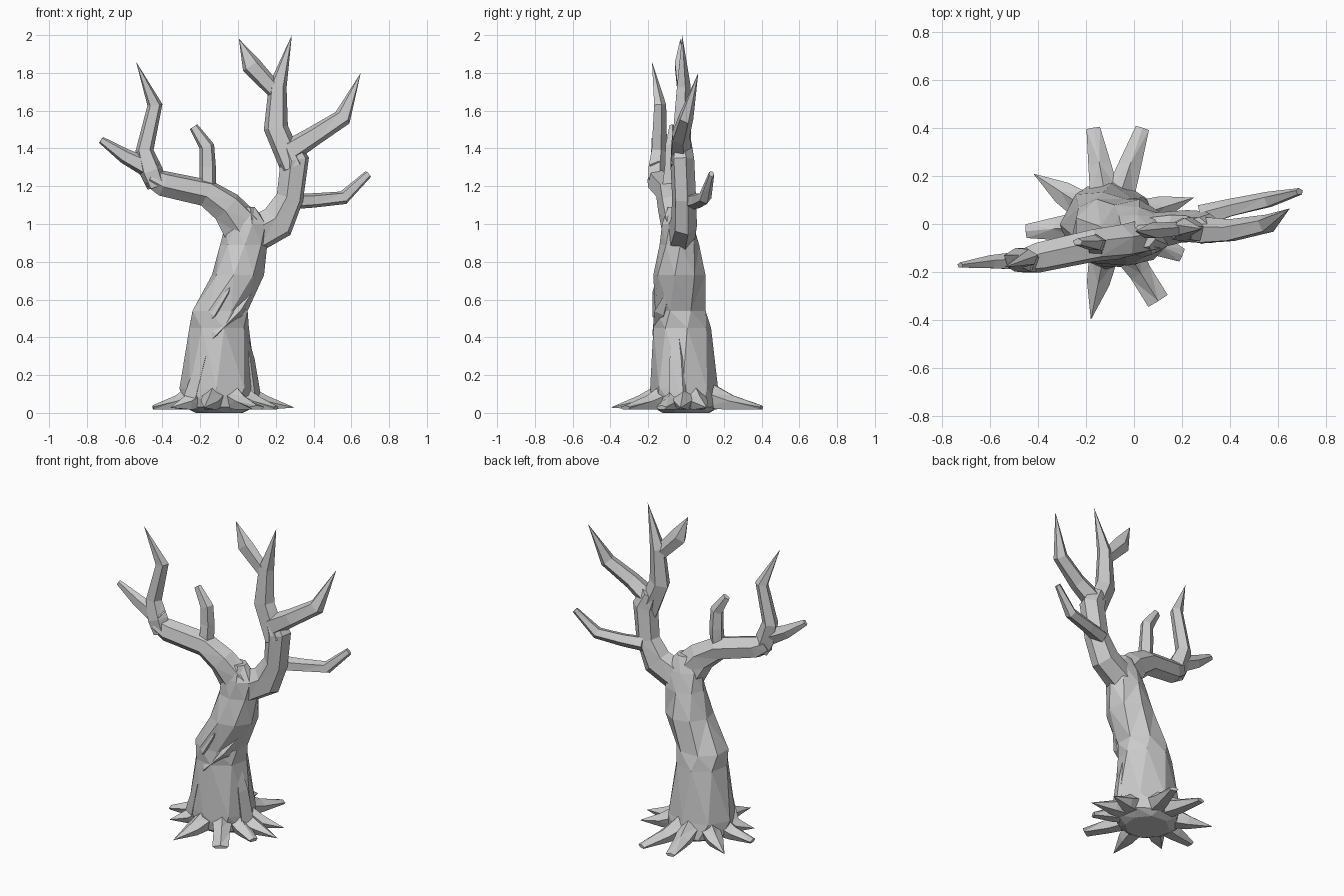
import bpy, bmesh, math
from mathutils import Vector


def tube(name, rings, sides=5, depth=(0, 1, 0), phase=0.3, twist=0.0, flat=False):
    """Faceted limb through rings (x, y, z, half width, half depth); width 0 makes a point."""
    bm = bmesh.new()
    pts = [Vector(r[:3]) for r in rings]
    loops = []
    for i, (x, y, z, w, d) in enumerate(rings):
        if w == 0:
            loops.append([bm.verts.new(pts[i])])
            continue
        t = Vector((0, 0, 0))
        if i > 0:
            t += (pts[i] - pts[i - 1]).normalized()
        if i < len(pts) - 1:
            t += (pts[i + 1] - pts[i]).normalized()
        t = Vector((0, 0, 1)) if flat else t.normalized()
        v = Vector(depth)
        v = (v - t * v.dot(t)).normalized()
        u = v.cross(t)
        ring = []
        for k in range(sides):
            a = phase + twist * i + 2 * math.pi * k / sides
            ring.append(bm.verts.new(pts[i] + u * w * math.cos(a) + v * d * math.sin(a)))
        loops.append(ring)
    for a, b in zip(loops, loops[1:]):
        for k in range(sides):
            n = (k + 1) % sides
            if len(b) == 1:
                bm.faces.new((a[k], a[n], b[0]))
            else:
                bm.faces.new((a[k], a[n], b[n], b[k]))
    for end in (loops[0], loops[-1]):
        if len(end) > 2:
            bm.faces.new(end)
    bmesh.ops.triangulate(bm, faces=bm.faces[:])
    bmesh.ops.recalc_face_normals(bm, faces=bm.faces[:])
    me = bpy.data.meshes.new(name)
    bm.to_mesh(me)
    bm.free()
    ob = bpy.data.objects.new(name, me)
    bpy.context.collection.objects.link(ob)
    return ob


# Leaning, twisted trunk
tube("trunk", [
    (-0.10, 0.00, 0.00, 0.13, 0.13),
    (-0.10, 0.00, 0.03, 0.19, 0.18),
    (-0.105, -0.01, 0.13, 0.205, 0.18),
    (-0.10, -0.02, 0.45, 0.16, 0.155),
    (-0.095, -0.03, 0.54, 0.158, 0.145),
    (0.00, -0.035, 0.73, 0.14, 0.14),
    (0.03, -0.035, 0.89, 0.125, 0.105),
    (0.045, -0.045, 1.00, 0.115, 0.085),
    (0.04, -0.05, 1.09, 0.05, 0.05)], sides=8, twist=0.22, flat=True)

# Bark ridges winding up the front, and a buttress on the right
tube("bark_ridge_low", [
    (-0.21, -0.12, 0.32, 0.0001, 0.0001), (-0.12, -0.145, 0.42, 0.03, 0.035),
    (0.00, -0.13, 0.54, 0.035, 0.04), (0.10, -0.08, 0.68, 0, 0)], sides=4)
tube("bark_ridge_high", [
    (-0.20, -0.11, 0.45, 0.0001, 0.0001), (-0.13, -0.145, 0.52, 0.03, 0.035),
    (-0.06, -0.145, 0.64, 0.03, 0.035), (0.00, -0.13, 0.80, 0, 0)], sides=4)
tube("bark_ridge_left", [
    (-0.24, -0.11, 0.08, 0.05, 0.04), (-0.18, -0.13, 0.30, 0.03, 0.035),
    (-0.10, -0.14, 0.50, 0, 0)], sides=4)
tube("buttress_right", [
    (0.08, -0.03, 0.05, 0.05, 0.06), (0.055, -0.04, 0.28, 0.035, 0.05),
    (0.02, -0.05, 0.52, 0, 0)], sides=4)

# Roots spreading from the trunk foot: tip x, tip y, tip half width
roots = [(-0.17, 0.40, 0.03), (0.035, 0.40, 0.03), (-0.42, 0.21, 0),
         (-0.45, -0.03, 0.03), (-0.36, -0.18, 0), (-0.18, -0.40, 0),
         (0.10, -0.32, 0.05), (0.20, -0.13, 0.03), (0.30, -0.03, 0),
         (0.25, 0.11, 0)]
for i, (tx, ty, tw) in enumerate(roots):
    c = Vector((-0.10, 0.0))
    tip = Vector((tx, ty))
    # parallel-ish start so that neighbouring roots leave the trunk side by side
    a = c + (tip - c).normalized() * 0.12
    m = a.lerp(tip, 0.45)
    tube(f"root_{i + 1}", [
        (a.x, a.y, 0.085, 0.065, 0.075), (m.x, m.y, 0.05, 0.05, 0.042),
        (tip.x, tip.y, 0.028, tw, 0.012)], sides=5, depth=(0, 0, 1), phase=math.pi / 2)

# Left limb with its three offshoots
tube("left_limb", [
    (0.04, -0.05, 0.96, 0.12, 0.075), (-0.06, -0.075, 1.09, 0.09, 0.075),
    (-0.17, -0.09, 1.165, 0.075, 0.07), (-0.40, -0.14, 1.215, 0.07, 0.065),
    (-0.47, -0.155, 1.25, 0.05, 0.05)], sides=6)
tube("left_upright", [
    (-0.43, -0.15, 1.20, 0.055, 0.055), (-0.46, -0.155, 1.28, 0.065, 0.055),
    (-0.495, -0.145, 1.39, 0.05, 0.045), (-0.44, -0.14, 1.63, 0.042, 0.035),
    (-0.54, -0.18, 1.86, 0, 0)])
tube("left_twig", [
    (-0.44, -0.155, 1.28, 0.06, 0.045), (-0.60, -0.16, 1.36, 0.042, 0.03),
    (-0.725, -0.172, 1.445, 0.02, 0.012)])
tube("left_inner_twig", [
    (-0.16, -0.09, 1.19, 0.045, 0.045), (-0.16, -0.08, 1.30, 0.045, 0.04),
    (-0.165, -0.08, 1.41, 0.042, 0.035), (-0.235, -0.075, 1.515, 0.025, 0.015)])

# Right limb with its four offshoots
tube("right_limb", [
    (0.08, -0.03, 0.94, 0.10, 0.08), (0.21, -0.01, 1.01, 0.10, 0.07),
    (0.275, -0.01, 1.14, 0.075, 0.065), (0.30, -0.02, 1.34, 0.08, 0.065),
    (0.26, -0.02, 1.43, 0.06, 0.05)], sides=6)
tube("right_upright", [
    (0.29, -0.03, 1.30, 0.07, 0.06), (0.20, -0.025, 1.51, 0.068, 0.05),
    (0.21, -0.015, 1.73, 0.05, 0.04), (0.285, -0.02, 2.00, 0, 0)])
tube("top_twig", [
    (0.20, -0.02, 1.70, 0.045, 0.03), (0.07, -0.03, 1.84, 0.055, 0.035),
    (0.005, -0.03, 1.98, 0, 0)])
tube("right_outer_branch", [
    (0.28, -0.03, 1.39, 0.065, 0.06), (0.40, -0.03, 1.465, 0.055, 0.05),
    (0.555, 0.00, 1.565, 0.05, 0.04), (0.65, 0.065, 1.80, 0, 0)])
tube("right_low_branch", [
    (0.28, 0.03, 1.12, 0.045, 0.05), (0.40, 0.065, 1.125, 0.04, 0.04),
    (0.56, 0.10, 1.14, 0.038, 0.035), (0.69, 0.135, 1.265, 0.022, 0.015)])
